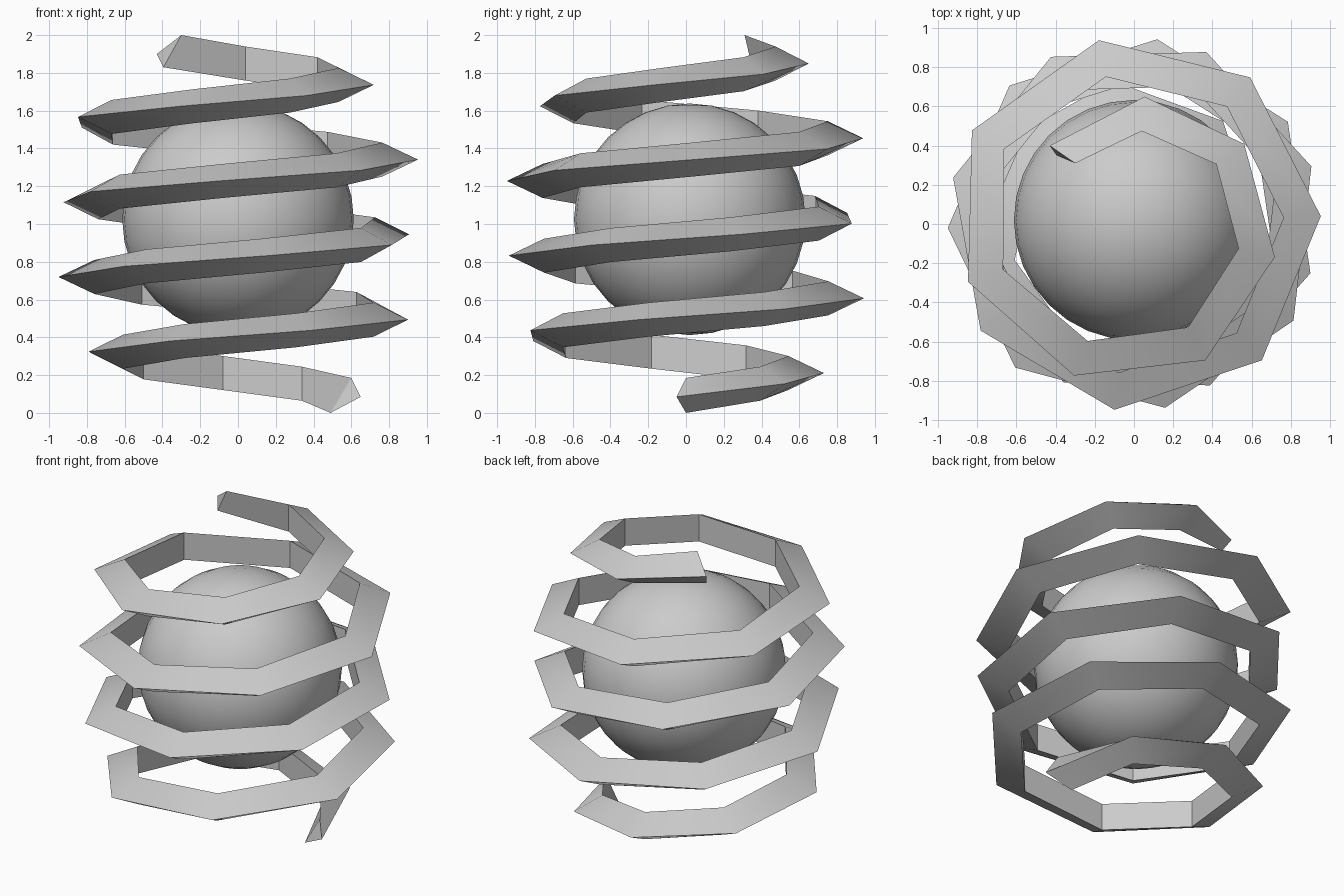
import bpy, bmesh
from math import cos, sin, radians
from mathutils import Vector

if "Cube" in bpy.data.objects:
    bpy.data.objects.remove(bpy.data.objects["Cube"])


def smooth(obj, angle=30):
    bpy.ops.object.select_all(action='DESELECT')
    obj.select_set(True)
    bpy.context.view_layer.objects.active = obj
    bpy.ops.object.shade_smooth_by_angle(angle=radians(angle))


# Ball in the middle
bpy.ops.mesh.primitive_uv_sphere_add(segments=32, ring_count=16, radius=0.613,
                                     location=(0, 0.02, 1.025))
ball = bpy.context.object
ball.name = "ball"
smooth(ball)

# Coil: triangular section (outer ridge, inner top, inner bottom), 32 straight segments
STEP, RISE = radians(49.2), 0.0565
KEYS = [(0, .65), (4, .826), (5, .885), (7, .935), (9, .95), (25, .955),
        (26, .897), (27, .832), (29, .738), (31, .652), (32, .58)]


def outer_radius(n):
    for (a, ra), (b, rb) in zip(KEYS, KEYS[1:]):
        if a <= n <= b:
            return ra + (rb - ra) * (n - a) / (b - a)


def section(n):
    r, z = outer_radius(n), 0.098 + RISE * n
    inner = r - (0.176 if n < 2 or n > 29 else 0.19)
    c, s = cos(STEP * n), sin(STEP * n)
    return [Vector((r * c, r * s, z)),
            Vector((inner * c, inner * s, z + 0.09)),
            Vector((inner * c, inner * s, z - 0.09))]


rings = [section(n) for n in range(33)]
# Twisted, tilted tips
rings[0] = [Vector((.65, -.05, .085)), Vector((.60, 0, .185)), Vector((.49, 0, 0))]
rings[-1] = [Vector((-.43, .40, 1.90)), Vector((-.30, .31, 2.0)), Vector((-.395, .35, 1.83))]

bm = bmesh.new()
vs = [[bm.verts.new(p) for p in ring] for ring in rings]
for a, b in zip(vs, vs[1:]):
    for i in range(3):
        j = (i + 1) % 3
        bm.faces.new((a[i], a[j], b[j], b[i]))
bm.faces.new(vs[0])
bm.faces.new(vs[-1])
bmesh.ops.recalc_face_normals(bm, faces=bm.faces)
mesh = bpy.data.meshes.new("coil")
bm.to_mesh(mesh)
bm.free()
coil = bpy.data.objects.new("coil", mesh)
bpy.context.collection.objects.link(coil)
smooth(coil)
